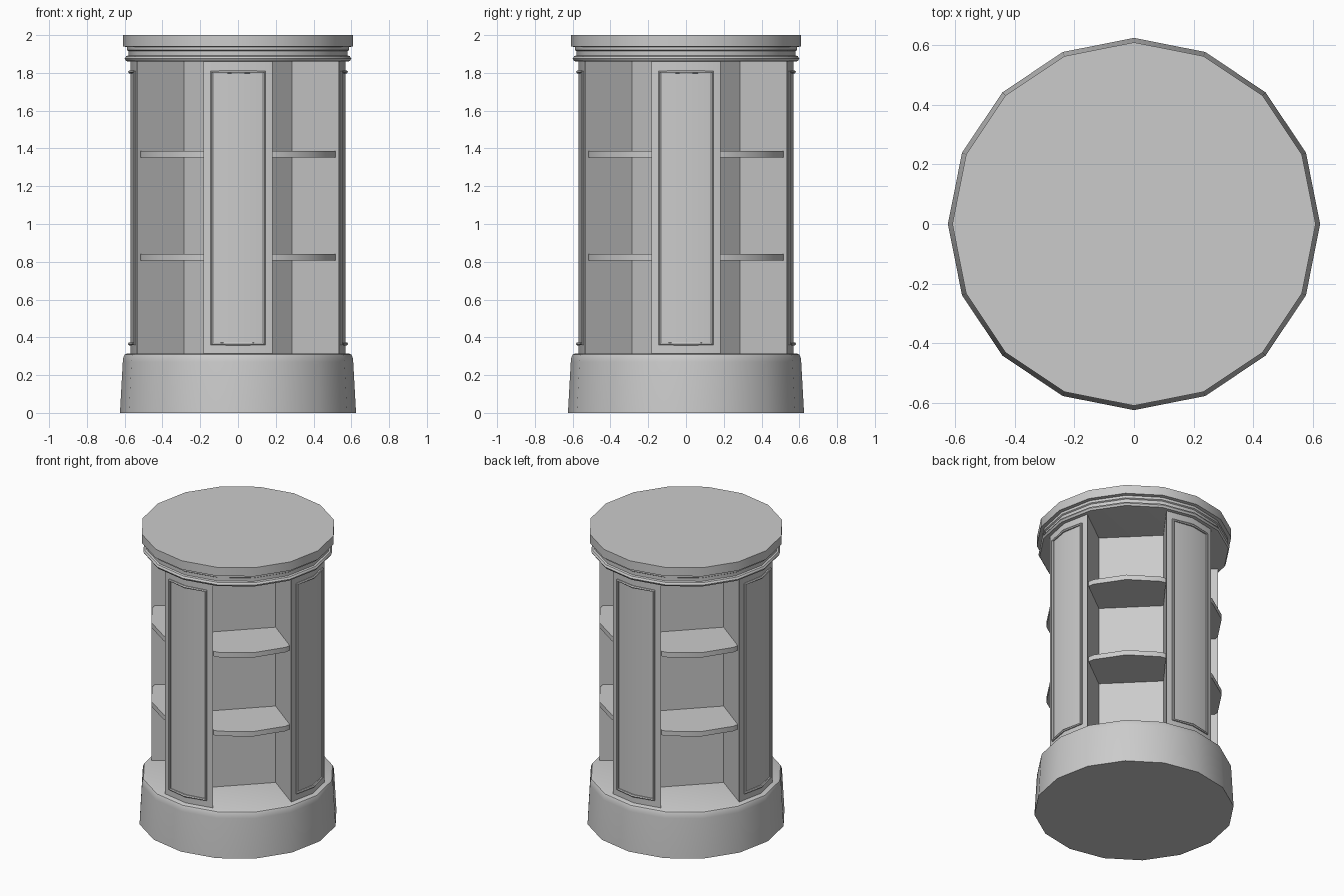
import bpy, math
from mathutils import Matrix

if "Cube" in bpy.data.objects:
    bpy.data.objects.remove(bpy.data.objects["Cube"])

SIDES = 16


def finish(ob, smooth=True):
    bpy.ops.object.select_all(action='DESELECT')
    ob.select_set(True)
    bpy.context.view_layer.objects.active = ob
    if smooth:
        bpy.ops.object.shade_smooth_by_angle(angle=math.radians(30))
    return ob


def mesh_object(name, verts, faces):
    me = bpy.data.meshes.new(name)
    me.from_pydata(verts, [], faces)
    me.update()
    ob = bpy.data.objects.new(name, me)
    bpy.context.collection.objects.link(ob)
    return finish(ob)


def lathe(name, profile):
    """Closed 16-sided solid from (radius, z) points, bottom to top."""
    n, verts = SIDES, []
    for r, z in profile:
        for i in range(n):
            a = 2 * math.pi * i / n
            verts.append((r * math.cos(a), r * math.sin(a), z))
    faces = [tuple(reversed(range(n)))]
    for k in range(len(profile) - 1):
        for i in range(n):
            j = (i + 1) % n
            faces.append((k*n + i, k*n + j, (k+1)*n + j, (k+1)*n + i))
    faces.append(tuple(range((len(profile) - 1) * n, len(profile) * n)))
    return mesh_object(name, verts, faces)


def prism(name, outline, z0, z1):
    """Extrude a counter-clockwise plan outline."""
    n = len(outline)
    verts = [(x, y, z) for z in (z0, z1) for x, y in outline]
    faces = [tuple(reversed(range(n))), tuple(range(n, 2 * n))]
    faces += [(i, (i+1) % n, n + (i+1) % n, n + i) for i in range(n)]
    return mesh_object(name, verts, faces)


def turn(ob, quarter):
    ob.data.transform(Matrix.Rotation(quarter * math.pi / 2, 4, 'Z'))


# Flared plinth with a rounded shoulder
lathe("plinth", [(.625, 0), (.61, .27), (.607, .295), (.60, .309), (.587, .315)])

# Cornice: bead, neck and top slab
lathe("cornice", [(.575, 1.86), (.592, 1.862), (.60, 1.875), (.592, 1.888),
                  (.58, 1.892), (.58, 1.915), (.588, 1.92), (.588, 1.937),
                  (.61, 1.94), (.61, 2.0)])

# Diamond core forming the back walls of the niches
C = .287
prism("core", [(C, 0), (0, C), (-C, 0), (0, -C)], .315, 1.86)

# Shelf outline, following the 16-sided front edge
arc = [(.55 * math.cos(math.radians(a)), .55 * math.sin(math.radians(a)))
       for a in (-67.5, -45, -22.5)]
shelf = [(0, -C), (.172, -.515)] + arc + [(.515, -.172), (C, 0)]

# Outer face of a panel on the front side
R, W = .57, .182
slope = math.tan(math.radians(11.25))


def face_y(x):
    return -R + abs(x) * slope


for q, side in enumerate(("front", "right", "back", "left")):
    # Wedge-shaped upright panel
    turn(prism(side + "_panel", [(0, -C), (-W, face_y(W)), (0, -R), (W, face_y(W))],
               .315, 1.86), q)

    # Raised rectangular moulding that bends with the panel
    m = .138
    path = [(-m, .365), (0, .365), (m, .365), (m, 1.805), (0, 1.805), (-m, 1.805)]
    cu = bpy.data.curves.new(side + "_moulding", 'CURVE')
    cu.dimensions = '3D'
    cu.bevel_depth = .009
    cu.bevel_resolution = 1
    sp = cu.splines.new('POLY')
    sp.points.add(len(path) - 1)
    for p, (x, z) in zip(sp.points, path):
        p.co = (x, face_y(x) - .003, z, 1)
    sp.use_cyclic_u = True
    ob = bpy.data.objects.new(side + "_moulding", cu)
    bpy.context.collection.objects.link(ob)
    finish(ob, False)
    bpy.ops.object.convert(target='MESH')
    ob = bpy.context.object
    turn(ob, q)
    finish(ob)

    # Two shelves in the niche beside the panel
    for level, z in (("lower", .808), ("upper", 1.352)):
        turn(prism(side + "_" + level + "_shelf", shelf, z, z + .034), q)
